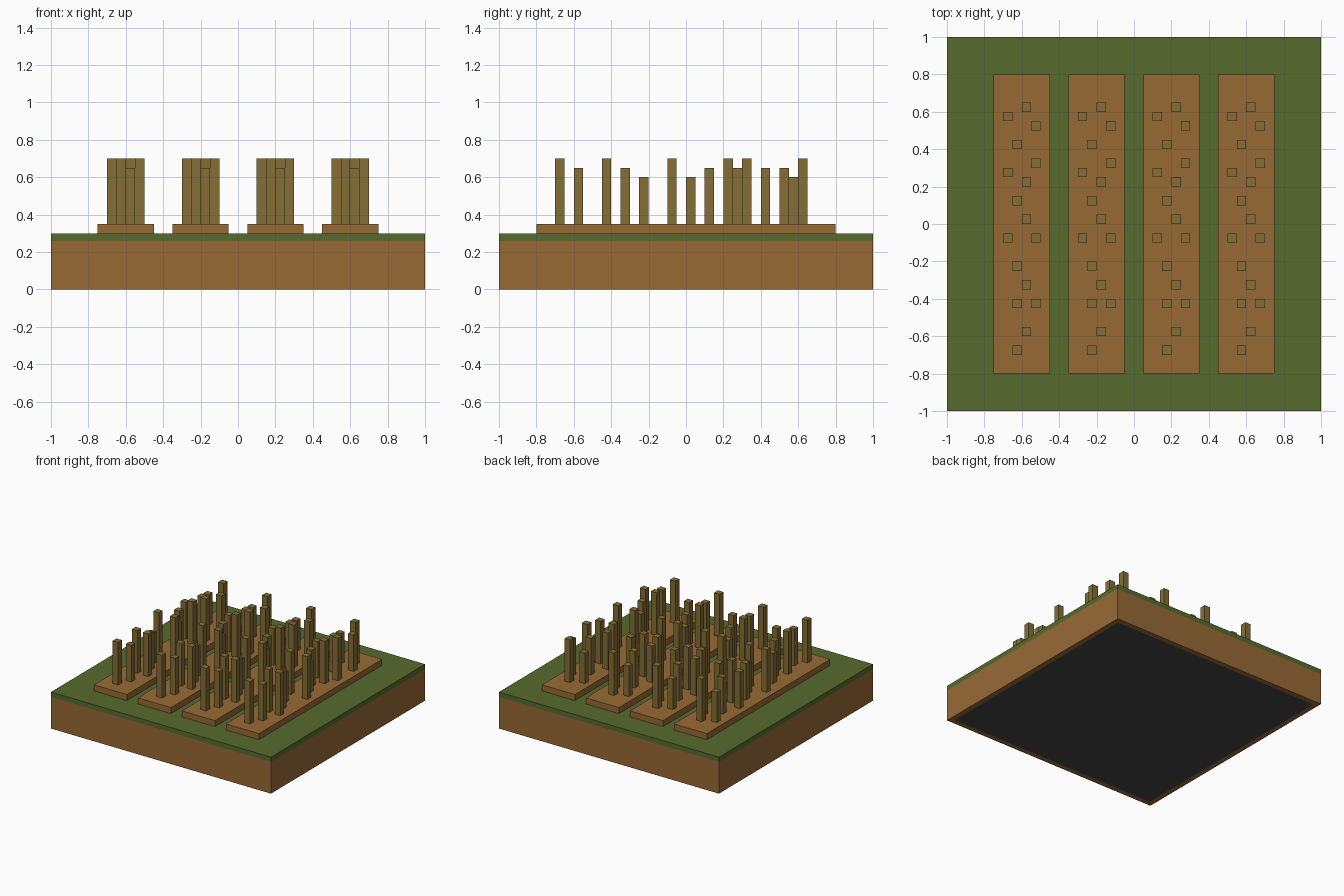
import bpy
import bmesh

cube = bpy.data.objects.get("Cube")
if cube:
    bpy.data.objects.remove(cube, do_unlink=True)


def material(name, rgb):
    """Flat material from 0-255 sRGB values."""
    lin = [((c / 255 + 0.055) / 1.055) ** 2.4 for c in rgb]
    mat = bpy.data.materials.new(name)
    mat.use_nodes = True
    mat.diffuse_color = (*lin, 1)
    bsdf = mat.node_tree.nodes["Principled BSDF"]
    bsdf.inputs["Base Color"].default_value = (*lin, 1)
    bsdf.inputs["Roughness"].default_value = 0.9
    return mat


SOIL = material("soil brown", (153, 106, 53))
GRASS = material("grass green", (86, 107, 45))
STALK = material("stalk olive", (134, 110, 54))
DARK = material("underside grey", (68, 68, 68))


def add_box(bm, x0, x1, y0, y1, z0, z1):
    verts = bmesh.ops.create_cube(bm, size=1)["verts"]
    for v in verts:
        v.co.x = x1 if v.co.x > 0 else x0
        v.co.y = y1 if v.co.y > 0 else y0
        v.co.z = z1 if v.co.z > 0 else z0


def finish(bm, name, *mats):
    mesh = bpy.data.meshes.new(name)
    bm.to_mesh(mesh)
    bm.free()
    for m in mats:
        mesh.materials.append(m)
    obj = bpy.data.objects.new(name, mesh)
    bpy.context.collection.objects.link(obj)
    return obj


# Soil block with an inset dark panel underneath
bm = bmesh.new()
add_box(bm, -1, 1, -1, 1, 0, 0.26)
bm.normal_update()
bottom = min(bm.faces, key=lambda f: f.normal.z)
bmesh.ops.inset_region(bm, faces=[bottom], thickness=0.06)
bottom.material_index = 1
finish(bm, "soil_block", SOIL, DARK)

# Grass layer
bm = bmesh.new()
add_box(bm, -1, 1, -1, 1, 0.26, 0.30)
finish(bm, "grass_layer", GRASS)

# Stalks of one bed: x offset from the bed centre, y, top height
STALKS = [
    (-0.025, -0.675, 0.70), (0.025, -0.575, 0.65), (-0.025, -0.425, 0.70),
    (0.075, -0.425, 0.70), (0.025, -0.325, 0.65), (-0.025, -0.225, 0.60),
    (-0.075, -0.075, 0.70), (0.075, -0.075, 0.70), (0.025, 0.025, 0.60),
    (-0.025, 0.125, 0.65), (0.025, 0.225, 0.70), (-0.075, 0.275, 0.65),
    (0.075, 0.325, 0.70), (-0.025, 0.425, 0.65), (0.075, 0.525, 0.65),
    (-0.075, 0.575, 0.60), (0.025, 0.625, 0.70),
]
R = 0.025

# Four raised beds, each with the same planting
for i, cx in enumerate((-0.6, -0.2, 0.2, 0.6), 1):
    bm = bmesh.new()
    add_box(bm, cx - 0.15, cx + 0.15, -0.8, 0.8, 0.30, 0.35)
    finish(bm, f"raised_bed_{i}", SOIL)

    bm = bmesh.new()
    for dx, y, top in STALKS:
        add_box(bm, cx + dx - R, cx + dx + R, y - R, y + R, 0.35, top)
    finish(bm, f"crop_stalks_{i}", STALK)
